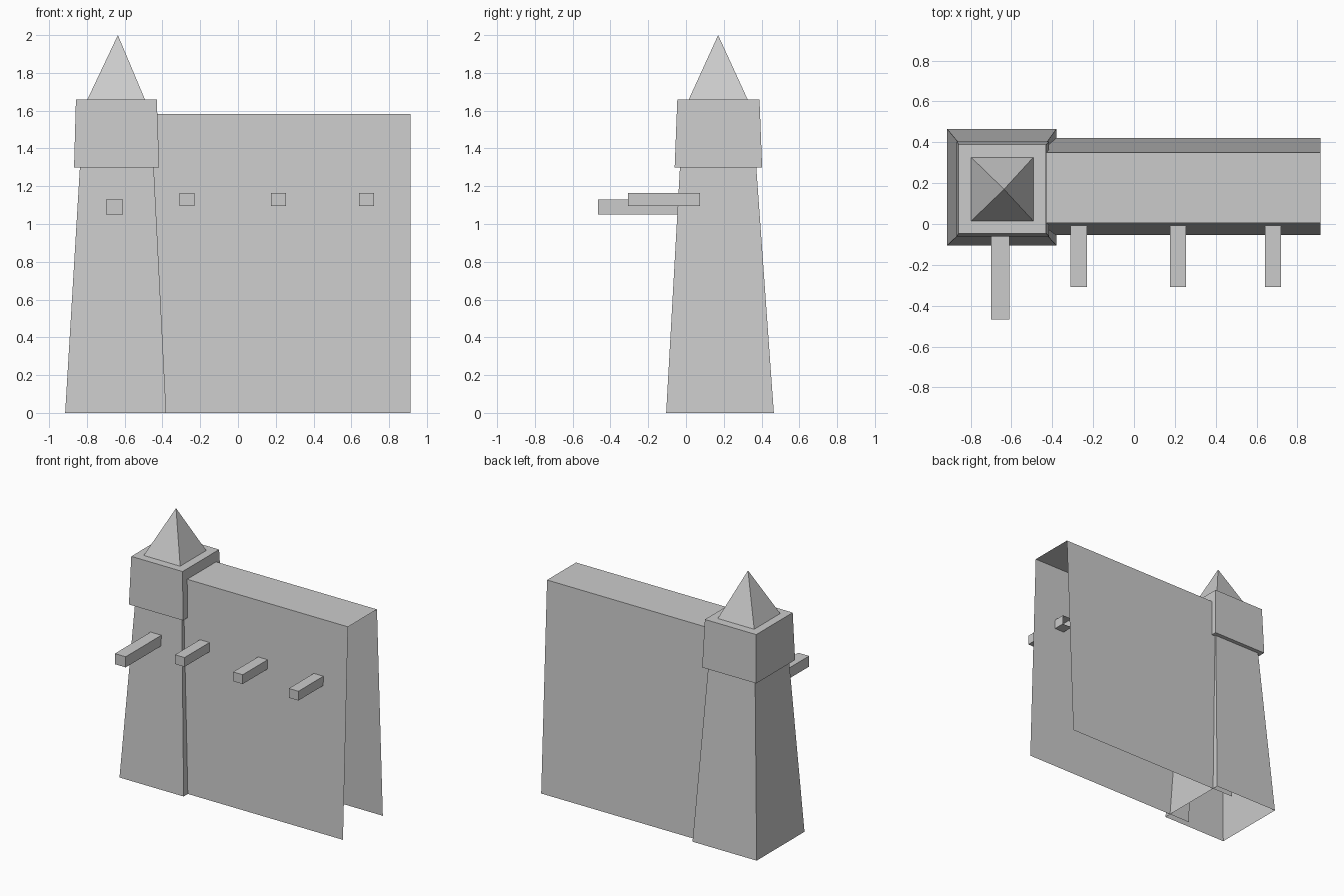
import bpy
import bmesh

cube = bpy.data.objects.get("Cube")
if cube:
    bpy.data.objects.remove(cube, do_unlink=True)

stone = bpy.data.materials.new("grey_stone")
stone.use_nodes = True
stone.diffuse_color = (0.6, 0.6, 0.6, 1)
stone.node_tree.nodes["Principled BSDF"].inputs["Base Color"].default_value = (0.6, 0.6, 0.6, 1)


def finish(bm, name):
    mesh = bpy.data.meshes.new(name)
    bm.to_mesh(mesh)
    bm.free()
    mesh.materials.append(stone)
    obj = bpy.data.objects.new(name, mesh)
    bpy.context.collection.objects.link(obj)
    return obj


def bridge(bm, lower, upper):
    for i in range(len(lower)):
        j = (i + 1) % len(lower)
        bm.faces.new((lower[i], lower[j], upper[j], upper[i]))


def tower(name, rings, apex):
    """Loft rectangular rings (x0, x1, y0, y1, z), open below, up to a point."""
    bm = bmesh.new()
    loops = [[bm.verts.new(p) for p in ((x0, y0, z), (x1, y0, z), (x1, y1, z), (x0, y1, z))]
             for x0, x1, y0, y1, z in rings]
    for lower, upper in zip(loops, loops[1:]):
        bridge(bm, lower, upper)
    tip = bm.verts.new(apex)
    for i in range(4):
        bm.faces.new((loops[-1][i], loops[-1][(i + 1) % 4], tip))
    return finish(bm, name)


def wall_shell(name, x0, x1, profile):
    """Sweep an open y-z profile along x, leaving the ends open."""
    bm = bmesh.new()
    near, far = [[bm.verts.new((x, y, z)) for y, z in profile] for x in (x0, x1)]
    for i in range(len(profile) - 1):
        bm.faces.new((near[i], far[i], far[i + 1], near[i + 1]))
    return finish(bm, name)


def beam(name, x, z, width, height, y0, y1):
    """Square beam with a closed front and an open back end."""
    bm = bmesh.new()
    w, h = width / 2, height / 2
    front, back = [[bm.verts.new((x + sx * w, y, z + sz * h))
                    for sx, sz in ((-1, -1), (1, -1), (1, 1), (-1, 1))] for y in (y0, y1)]
    bm.faces.new(front)
    bridge(bm, back, front)
    return finish(bm, name)


# Tapered tower with overhanging collar, flat rim and pyramid roof
tower("tower", [
    (-0.915, -0.38, -0.105, 0.465, 0),
    (-0.837, -0.446, -0.032, 0.372, 1.3),
    (-0.868, -0.417, -0.06, 0.403, 1.3),
    (-0.858, -0.43, -0.046, 0.389, 1.66),
    (-0.797, -0.493, 0.015, 0.326, 1.66),
], (-0.636, 0.17, 2))

# Hollow leaning wall, its inner end hidden in the tower
wall_shell("wall", -0.555, 0.914, [(-0.055, 0), (0.005, 1.583), (0.35, 1.583), (0.42, 0)])

# Projecting beams
for number, x in enumerate((-0.27, 0.215, 0.68), 1):
    beam(f"wall_beam_{number}", x, 1.13, 0.08, 0.07, -0.308, 0.074)
beam("tower_beam", -0.655, 1.09, 0.09, 0.08, -0.467, 0)
